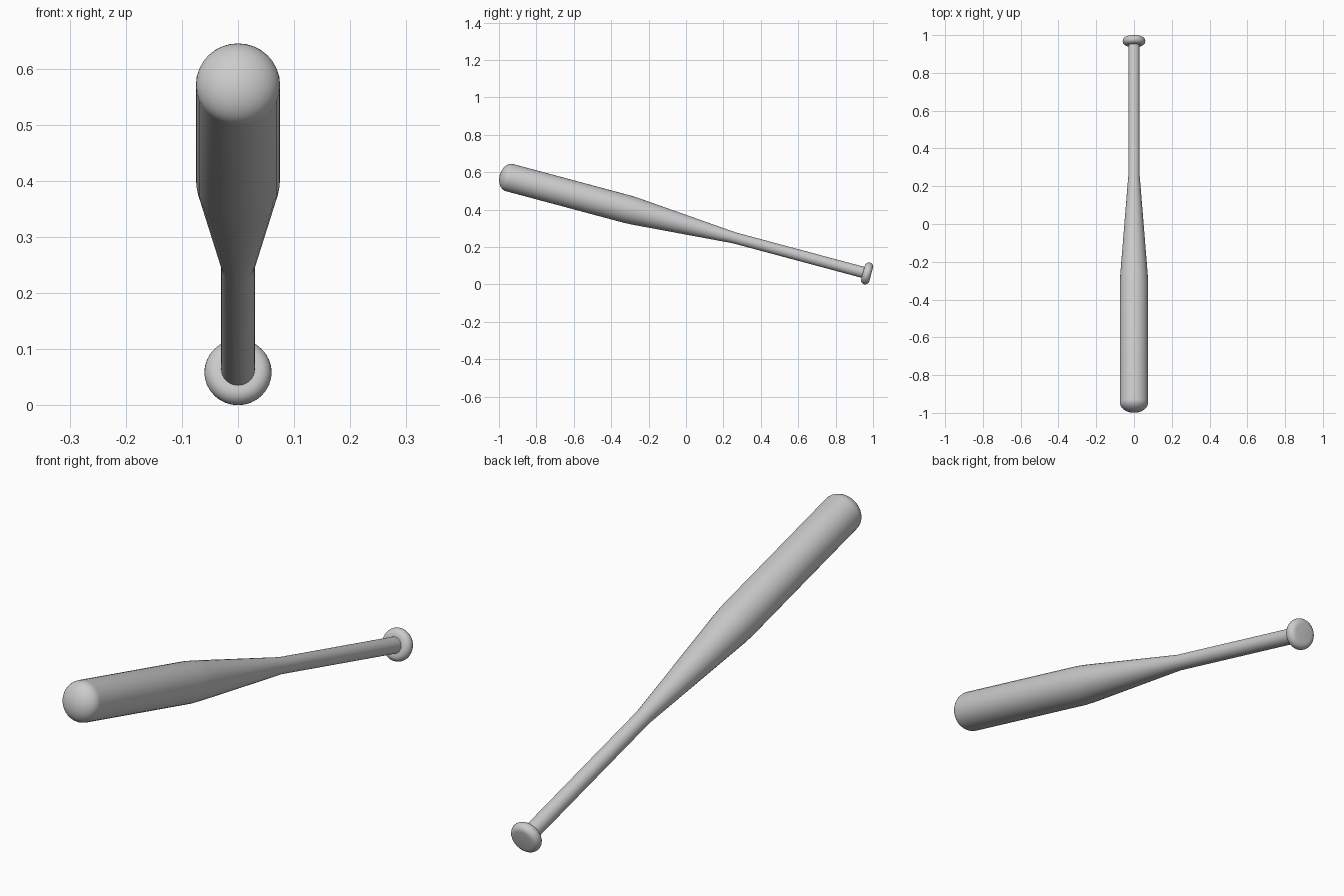
import bpy, bmesh
from math import sin, cos, pi, radians
from mathutils import Matrix

if "Cube" in bpy.data.objects:
    bpy.data.objects.remove(bpy.data.objects["Cube"])

TILT = radians(15)
SIDES = 32
# local +z runs from the knob centre towards the barrel tip
PLACE = Matrix.Translation((0, 0.968, 0.0587)) @ Matrix.Rotation(pi / 2 - TILT, 4, 'X')


def lathe(name, profile):
    """Revolve (radius, height) points; zero radius closes an end."""
    bm = bmesh.new()
    vs = [bm.verts.new((r, 0, h)) for r, h in profile]
    es = [bm.edges.new(p) for p in zip(vs, vs[1:])]
    bmesh.ops.spin(bm, geom=vs + es, cent=(0, 0, 0), axis=(0, 0, 1),
                   angle=2 * pi, steps=SIDES, use_merge=True)
    bmesh.ops.remove_doubles(bm, verts=bm.verts, dist=1e-5)
    bmesh.ops.recalc_face_normals(bm, faces=bm.faces)
    bm.transform(PLACE)
    me = bpy.data.meshes.new(name)
    bm.to_mesh(me)
    bm.free()
    ob = bpy.data.objects.new(name, me)
    bpy.context.collection.objects.link(ob)
    bpy.context.view_layer.objects.active = ob
    for o in bpy.context.selected_objects:
        o.select_set(False)
    ob.select_set(True)
    bpy.ops.object.shade_smooth_by_angle(angle=radians(40))
    return ob


# knob: disc with a fully rounded rim
t = 0.0225
rim = [(0.0375 + t * cos(a), t * sin(a))
       for a in [-pi / 2 + pi * i / 10 for i in range(11)]]
lathe("knob", [(0, -t)] + rim + [(0, t)])

# handle, taper, barrel and domed tip in one turned body
tip = 1.98
dome = [(0.075 * cos(a), tip + 0.053 * sin(a))
        for a in [pi / 2 * i / 10 for i in range(10)]]
lathe("bat_body", [(0, 0), (0.03, 0), (0.03, 0.735), (0.0725, 1.275),
                   (0.075, 1.325)] + dome + [(0, tip + 0.053)])
